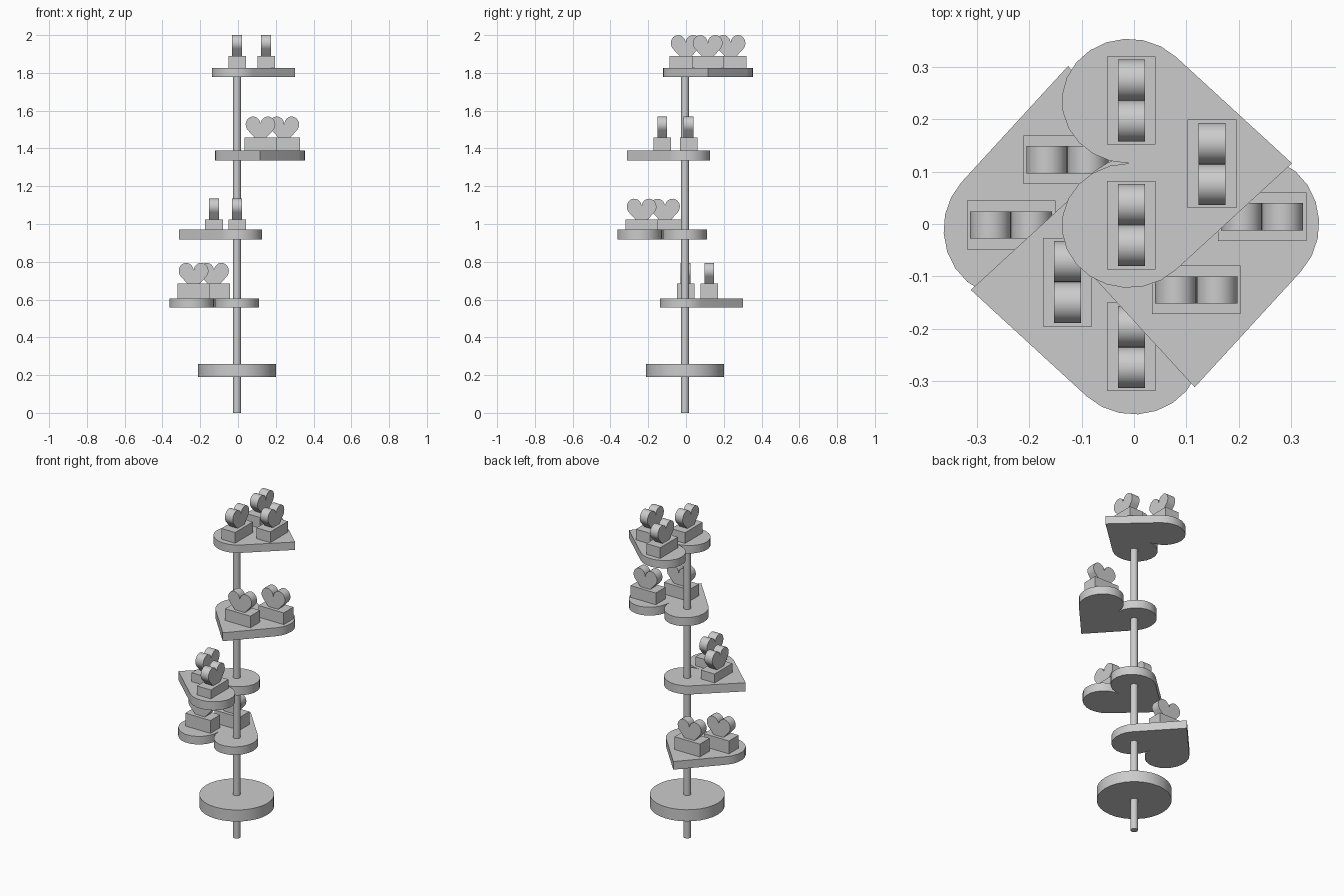
import bpy, bmesh, math
from mathutils import Matrix, Vector

if "Cube" in bpy.data.objects:
    bpy.data.objects.remove(bpy.data.objects["Cube"])

AXIS = Vector((-0.005, -0.005, 0))   # centre of the pole


def heart_outline(w, h, n=14):
    """Heart with its tip at the origin, lobes up, two tangent ellipses."""
    a0, a1 = math.radians(-44.6), math.pi
    half = []
    for i in range(n + 1):
        a = a0 + (a1 - a0) * i / n
        half.append((w / 4 * (1 + math.cos(a)), h * (0.709 + 0.291 * math.sin(a))))
    left = [(-x, y) for x, y in reversed(half[:-1])]
    half[-1] = (0, half[-1][1])
    return [(0, 0)] + half + left


def finish(name, bm, matrix=Matrix()):
    bm.transform(matrix)
    bmesh.ops.recalc_face_normals(bm, faces=bm.faces)
    me = bpy.data.meshes.new(name)
    bm.to_mesh(me)
    bm.free()
    ob = bpy.data.objects.new(name, me)
    bpy.context.collection.objects.link(ob)
    bpy.ops.object.select_all(action='DESELECT')
    ob.select_set(True)
    bpy.context.view_layer.objects.active = ob
    bpy.ops.object.shade_smooth_by_angle(angle=math.radians(30))
    return ob


def heart(name, w, h, depth, matrix):
    bm = bmesh.new()
    f = bm.faces.new([bm.verts.new((x, y, 0)) for x, y in heart_outline(w, h)])
    r = bmesh.ops.extrude_face_region(bm, geom=[f])
    verts = [g for g in r['geom'] if isinstance(g, bmesh.types.BMVert)]
    bmesh.ops.translate(bm, verts=verts, vec=(0, 0, depth))
    finish(name, bm, matrix)


def cylinder(name, r, z0, z1, sides):
    bm = bmesh.new()
    bmesh.ops.create_cone(bm, cap_ends=True, segments=sides, radius1=r, radius2=r, depth=z1 - z0)
    finish(name, bm, Matrix.Translation(AXIS + Vector((0, 0, (z0 + z1) / 2))))


def box(name, size, centre):
    bm = bmesh.new()
    bmesh.ops.create_cube(bm, size=1)
    finish(name, bm, Matrix.Translation(centre) @ Matrix.Diagonal((*size, 1)))


# pole and base
cylinder("pole", 0.021, 0, 1.8, 20)
cylinder("base_disc", 0.206, 0.19, 0.26, 32)

# shelves from top to bottom: underside, top, plinth top, plinth centres
levels = [
    (1.777, 1.825, 1.89, [(-0.005, 0.236), (-0.005, -0.002), (0.149, 0.115)]),
    (1.337, 1.388, 1.459, [(0.245, 0.014), (0.119, -0.126)]),
    (0.918, 0.970, 1.024, [(-0.005, -0.235), (-0.127, -0.111)]),
    (0.557, 0.606, 0.684, [(-0.235, -0.002), (-0.127, 0.123)]),
]
for k, (z0, z1, top, spots) in enumerate(levels):
    # heart-shaped shelf, turned a quarter around the pole each level
    turn = (Matrix.Translation(AXIS) @ Matrix.Rotation(-k * math.pi / 2, 4, 'Z')
            @ Matrix.Translation(-AXIS))
    heart(f"heart_shelf_{k+1}", 0.476, 0.44, z1 - z0,
          turn @ Matrix.Translation((0.302, 0.116, z0)) @ Matrix.Rotation(math.pi / 2, 4, 'Z'))
    along_y = k % 2 == 0
    for i, (x, y) in enumerate(spots):
        # plinth with an upright heart whose tip sinks into it
        size = (0.093, 0.169) if along_y else (0.169, 0.093)
        low = z1 - 0.008
        box(f"plinth_{k+1}_{i+1}", (*size, top - low), (x, y, (top + low) / 2))
        spin = Matrix.Rotation(math.pi / 2 if along_y else 0, 4, 'Z')
        heart(f"small_heart_{k+1}_{i+1}", 0.157, 0.146, 0.052,
              Matrix.Translation((x, y, top + 0.11 - 0.146)) @ spin
              @ Matrix.Rotation(math.pi / 2, 4, 'X') @ Matrix.Translation((0, 0, -0.026)))
